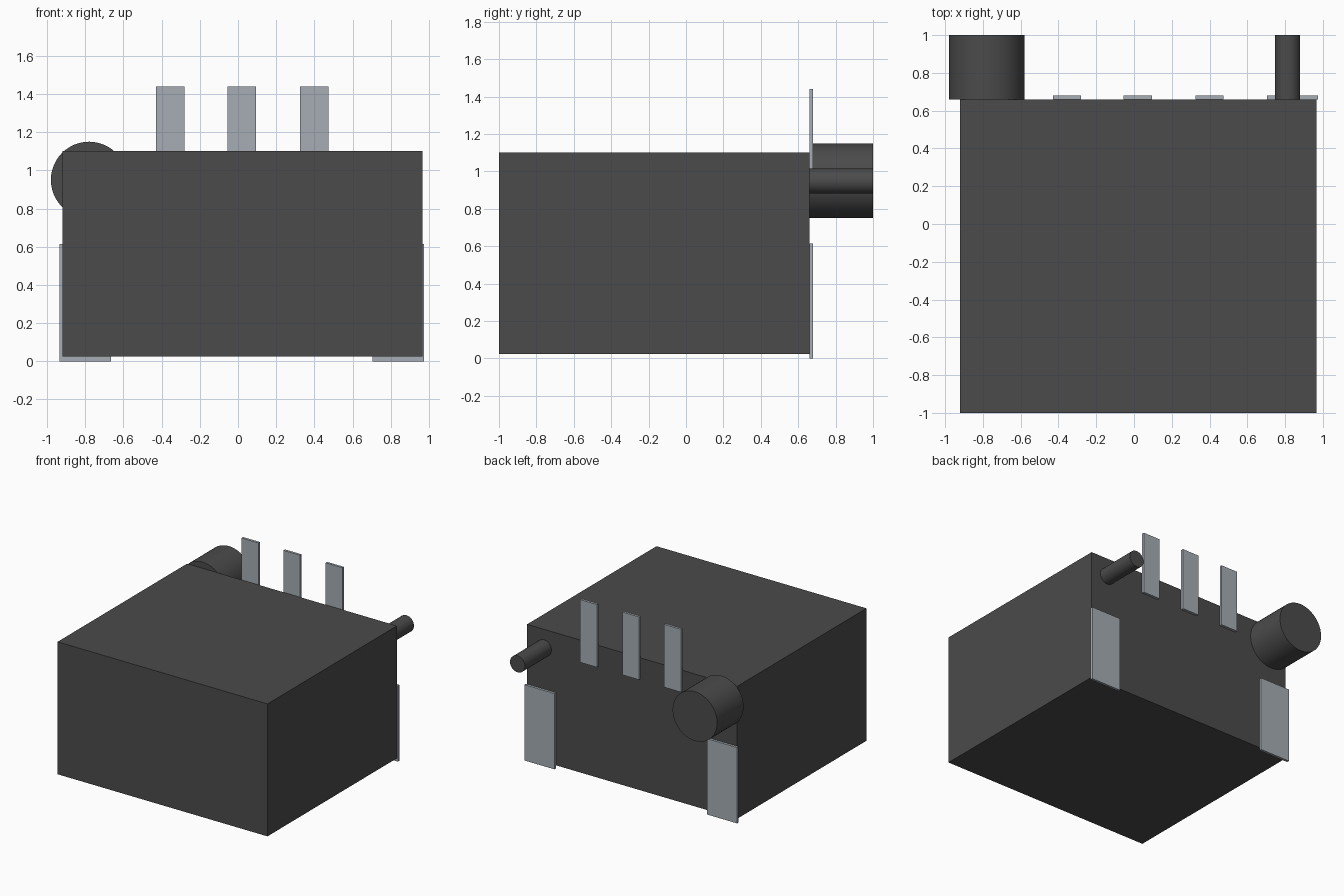
import bpy
import math
from mathutils import Matrix

cube = bpy.data.objects.get("Cube")
if cube:
    bpy.data.objects.remove(cube, do_unlink=True)


def material(name, rgb):
    mat = bpy.data.materials.new(name)
    mat.use_nodes = True
    colour = (*rgb, 1.0)
    mat.diffuse_color = colour
    bsdf = next(n for n in mat.node_tree.nodes if n.type == "BSDF_PRINCIPLED")
    bsdf.inputs["Base Color"].default_value = colour
    return mat


DARK = material("dark_grey", (0.07, 0.07, 0.07))
METAL = material("light_steel", (0.38, 0.42, 0.455))


def box(name, x, y, z, mat):
    """Box spanning the given (low, high) ranges."""
    centre = [(a + b) / 2 for a, b in (x, y, z)]
    size = [b - a for a, b in (x, y, z)]
    bpy.ops.mesh.primitive_cube_add(size=1, location=centre)
    obj = bpy.context.object
    obj.name = name
    obj.data.transform(Matrix.Diagonal((*size, 1)))
    obj.data.materials.append(mat)


def rod(name, x, z, radius, y, mat):
    """Cylinder lying along y."""
    bpy.ops.mesh.primitive_cylinder_add(
        vertices=48, radius=radius, depth=y[1] - y[0],
        location=(x, (y[0] + y[1]) / 2, z), rotation=(math.pi / 2, 0, 0))
    obj = bpy.context.object
    obj.name = name
    obj.data.materials.append(mat)
    bpy.ops.object.shade_smooth_by_angle(angle=math.radians(40))


BACK = 0.66
PLATE = (BACK, 0.68)

# Main housing
box("housing", (-0.92, 0.965), (-1.0, BACK), (0.025, 1.10), DARK)

# Three upright tabs along the top of the back face
for i, x in enumerate((-0.355, 0.02, 0.40)):
    box(f"top_tab_{i + 1}", (x - 0.075, x + 0.075), PLATE, (0.93, 1.44), METAL)

# Two mounting plates at the lower back corners
for side, x in (("right", -0.80), ("left", 0.84)):
    box(f"{side}_lower_plate", (x - 0.135, x + 0.135), PLATE, (0.0, 0.615), METAL)

# Large and small cylinders projecting from the back
rod("large_cylinder", -0.78, 0.95, 0.20, (BACK, 1.0), DARK)
rod("small_cylinder", 0.813, 0.948, 0.067, (BACK, 1.0), DARK)
